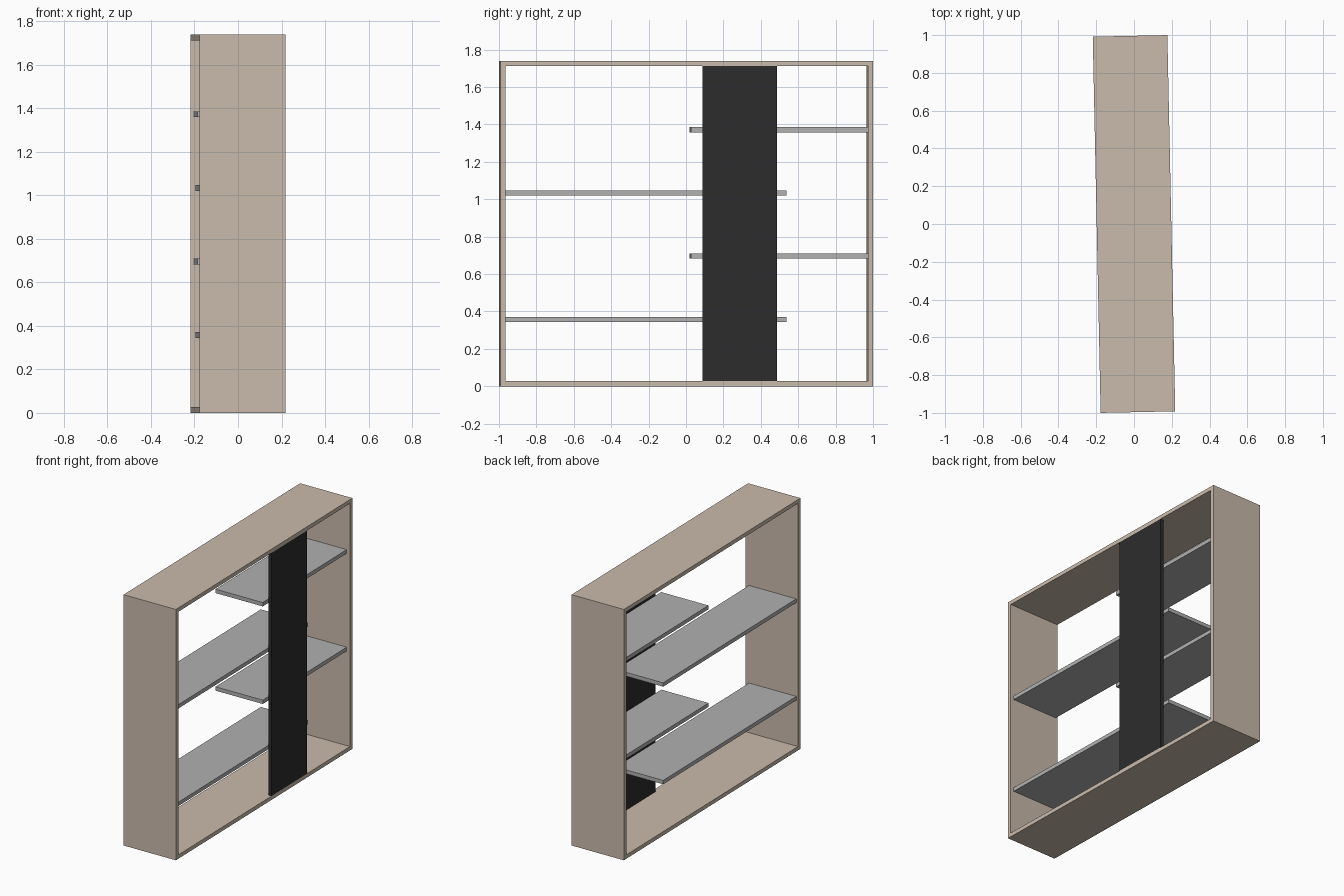
import bpy, bmesh
from mathutils import Matrix

if "Cube" in bpy.data.objects:
    bpy.data.objects.remove(bpy.data.objects["Cube"])

TURN = Matrix.Rotation(0.0209, 4, 'Z')      # whole unit is turned slightly
HX, HY, H, T = 0.1975, 0.996, 1.738, 0.027   # half depth, half length, height, board


def material(name, rgb):
    m = bpy.data.materials.new(name)
    m.diffuse_color = (*rgb, 1)
    m.use_nodes = True
    m.node_tree.nodes["Principled BSDF"].inputs["Base Color"].default_value = m.diffuse_color
    return m


WOOD = material("light wood", (0.591, 0.497, 0.413))
GREY = material("grey", (0.440, 0.440, 0.440))
BLACK = material("black", (0.025, 0.025, 0.025))


def board(name, x, y, z, mat):
    """Box spanning the (min, max) ranges x, y and z."""
    me = bpy.data.meshes.new(name)
    bm = bmesh.new()
    bmesh.ops.create_cube(bm, size=1)
    spans = (x, y, z)
    for v in bm.verts:
        v.co = [(a + b) / 2 + c * (b - a) for c, (a, b) in zip(v.co, spans)]
    bm.to_mesh(me)
    bm.free()
    me.materials.append(mat)
    ob = bpy.data.objects.new(name, me)
    ob.matrix_world = TURN
    bpy.context.collection.objects.link(ob)


# Outer frame
full = (-HX, HX)
board("bottom_board", full, (-HY, HY), (0, T), WOOD)
board("top_board", full, (-HY, HY), (H - T, H), WOOD)
board("front_side", full, (-HY, -HY + T), (T, H - T), WOOD)
board("back_side", full, (HY - T, HY), (T, H - T), WOOD)

# Upright panel flush with the open face
board("upright_panel", (HX - 0.025, HX), (0.084, 0.483), (T, H - T), BLACK)

# Shelves, alternating between the two sides and passing behind the panel
for i in range(4):
    z = 0.344 + 0.338 * i
    y = (-HY + T, 0.533) if i % 2 == 0 else (0.022, HY - T)
    board(f"shelf_{i + 1}", (-HX + 0.013, HX - 0.025), y, (z, z + T), GREY)
